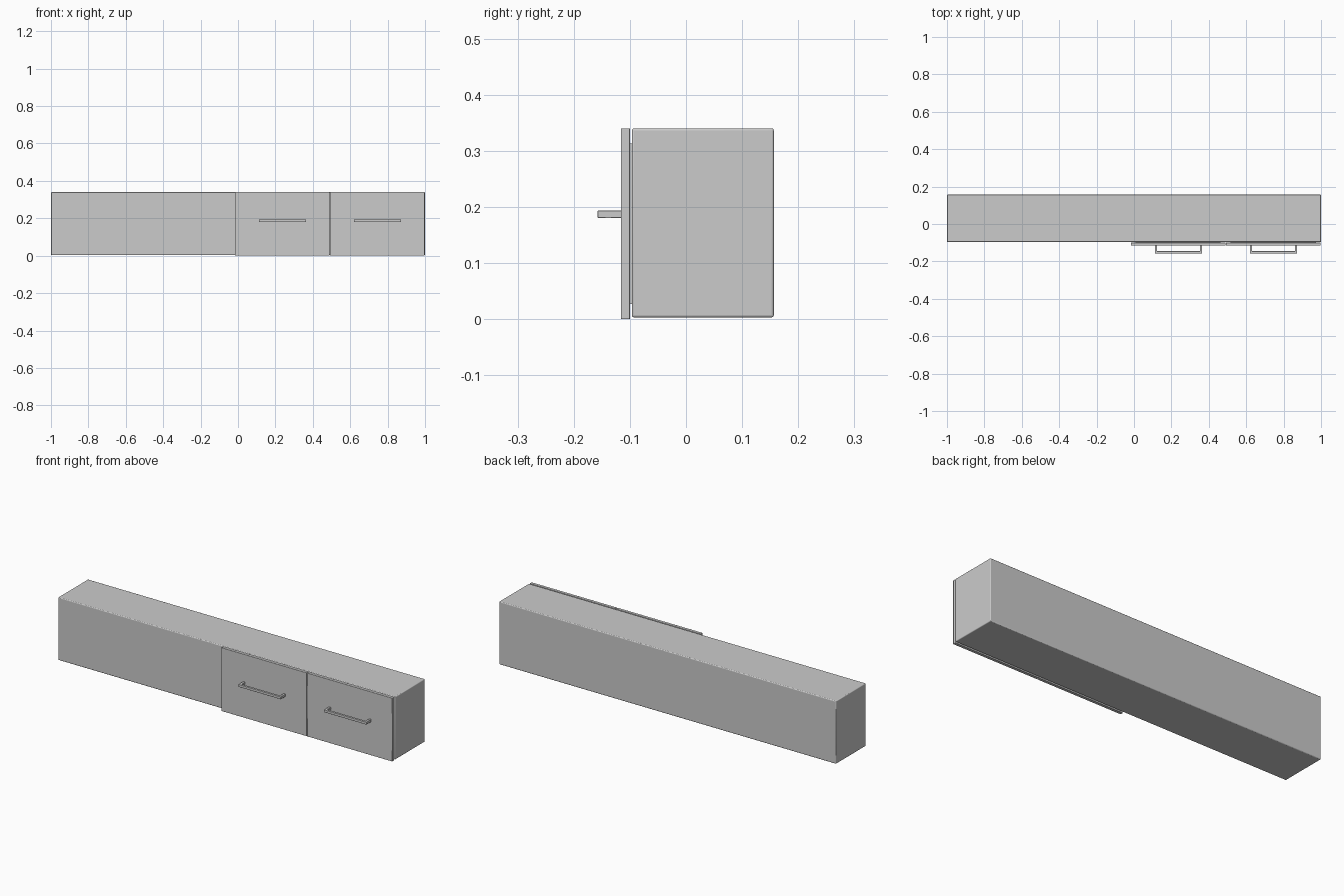
import bpy, bmesh

if "Cube" in bpy.data.objects:
    bpy.data.objects.remove(bpy.data.objects["Cube"])


def finish(name, bm, bevel, segments):
    bmesh.ops.recalc_face_normals(bm, faces=bm.faces)
    mesh = bpy.data.meshes.new(name)
    bm.to_mesh(mesh)
    bm.free()
    obj = bpy.data.objects.new(name, mesh)
    bpy.context.collection.objects.link(obj)
    if bevel:
        mod = obj.modifiers.new("soft_edges", 'BEVEL')
        mod.width, mod.segments = bevel, segments
        bpy.context.view_layer.objects.active = obj
        obj.select_set(True)
        bpy.ops.object.shade_smooth_by_angle()
        obj.select_set(False)
    return obj


def box(name, x, y, z, bevel=0.0, segments=2):
    bm = bmesh.new()
    bmesh.ops.create_cube(bm, size=1)
    for v in bm.verts:
        v.co = [(a + b) / 2 + c * (b - a) for c, (a, b) in zip(v.co, (x, y, z))]
    return finish(name, bm, bevel, segments)


def handle(name, cx, half=0.126, t=0.012, wall=-0.115, tip=-0.1575, z0=0.18, z1=0.1935):
    # U-shaped outline seen from above, extruded upward
    bm = bmesh.new()
    pts = [(-half, wall), (-half, tip), (half, tip), (half, wall),
           (half - t, wall), (half - t, tip + t), (t - half, tip + t), (t - half, wall)]
    face = bm.faces.new([bm.verts.new((cx + x, y, z0)) for x, y in pts])
    ext = bmesh.ops.extrude_face_region(bm, geom=[face])
    for v in ext["geom"]:
        if isinstance(v, bmesh.types.BMVert):
            v.co.z = z1
    return finish(name, bm, 0.0012, 2)


# Long cabinet carcass with softened edges
box("cabinet_body", (-1, 1), (-0.0965, 0.1565), (0.003, 0.34), 0.004, 3)

# Two drawers: inset box behind the front panel, panel and pull handle
for side, x0, x1, hx in (("left", -0.016, 0.4885, 0.238), ("right", 0.4915, 0.997, 0.746)):
    box(f"{side}_drawer_box", (x0 + 0.025, x1 - 0.025), (-0.101, -0.09), (0.027, 0.313))
    box(f"{side}_drawer_front", (x0, x1), (-0.116, -0.1), (0.0, 0.34), 0.001, 2)
    handle(f"{side}_drawer_handle", hx)
